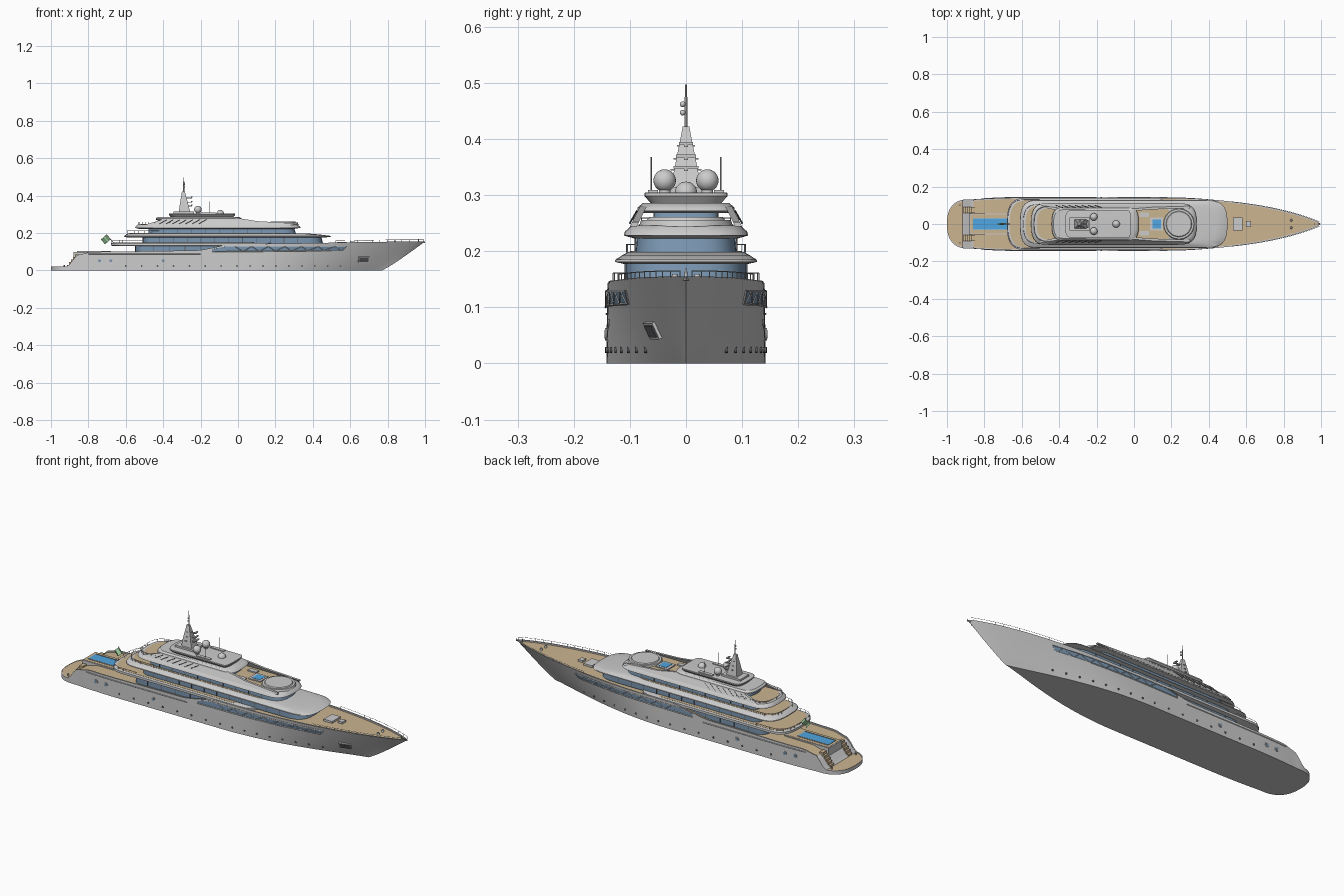
import bpy, bmesh, math
from mathutils import Vector, Matrix

if "Cube" in bpy.data.objects:
    bpy.data.objects.remove(bpy.data.objects["Cube"])


def colour(name, rgb):
    m = bpy.data.materials.new(name)
    m.diffuse_color = (*rgb, 1)
    m.use_nodes = True
    m.node_tree.nodes["Principled BSDF"].inputs["Base Color"].default_value = m.diffuse_color
    return m


WOOD = colour("teak", (0.60, 0.46, 0.28))
GLASS = colour("glass", (0.19, 0.30, 0.43))
WATER = colour("water", (0.08, 0.38, 0.75))
GREEN = colour("flag_green", (0.35, 0.62, 0.35))
DARK = colour("dark", (0.12, 0.12, 0.13))


def finish(name, bm, mat=None):
    bmesh.ops.remove_doubles(bm, verts=bm.verts, dist=1e-5)
    bmesh.ops.recalc_face_normals(bm, faces=bm.faces)
    me = bpy.data.meshes.new(name)
    bm.to_mesh(me)
    bm.free()
    ob = bpy.data.objects.new(name, me)
    bpy.context.collection.objects.link(ob)
    if mat:
        me.materials.append(mat)
    return ob


def box(name, x, y, z, mat=None, rot=None):
    """Box from (min, max) ranges."""
    bm = bmesh.new()
    c = Vector([(a + b) / 2 for a, b in (x, y, z)])
    m = Matrix.Translation(c) @ (rot or Matrix()) @ Matrix.Diagonal([*(b - a for a, b in (x, y, z)), 1])
    bmesh.ops.create_cube(bm, size=1, matrix=m)
    return finish(name, bm, mat)


def ball(name, loc, r):
    bm = bmesh.new()
    bmesh.ops.create_uvsphere(bm, u_segments=24, v_segments=14, radius=r, matrix=Matrix.Translation(loc))
    return finish(name, bm)


def cyl(name, loc, r1, r2, h, mat=None, axis="Z"):
    bm = bmesh.new()
    rot = Matrix.Rotation(math.pi / 2, 4, "X") if axis == "Y" else Matrix()
    bmesh.ops.create_cone(bm, cap_ends=True, segments=24, radius1=r1, radius2=r2, depth=h,
                          matrix=Matrix.Translation(loc) @ rot)
    return finish(name, bm, mat)


def tube(name, pts, r, mat=None):
    cu = bpy.data.curves.new(name, "CURVE")
    cu.dimensions, cu.bevel_depth, cu.bevel_resolution = "3D", r, 0
    sp = cu.splines.new("POLY")
    sp.points.add(len(pts) - 1)
    for p, q in zip(sp.points, pts):
        p.co = (*q, 1)
    ob = bpy.data.objects.new(name, cu)
    bpy.context.collection.objects.link(ob)
    if mat:
        cu.materials.append(mat)
    return ob


def loft(name, rings, mat=None):
    bm = bmesh.new()
    vs = [[bm.verts.new(p) for p in r] for r in rings]
    n = len(vs[0])
    for a, b in zip(vs, vs[1:]):
        for i in range(n):
            bm.faces.new((a[i], a[(i + 1) % n], b[(i + 1) % n], b[i]))
    bm.faces.new(vs[0])
    bm.faces.new(vs[-1])
    return finish(name, bm, mat)


def outline(x0, x1, w, la, lf, z, n=14):
    """Deck outline with rounded aft (length la) and front (length lf) ends."""
    pts = []
    for cx, l, start in ((x1 - lf, lf, -90), (x0 + la, la, 90)):
        for i in range(n + 1):
            a = math.radians(start + 180 * i / n)
            c, s = math.cos(a), math.sin(a)
            pts.append((cx + l * math.copysign(abs(c) ** 0.7, c), w * math.copysign(abs(s) ** 0.7, s), z))
    return pts


def deck(name, x0, x1, w, la, lf, rings, mat=None):
    """Stack of outlines: each ring is (z, side/aft inset, front inset)."""
    return loft(name, [outline(x0 + i, x1 - f, w - i, la, lf, z) for z, i, f in rings], mat)


def interp(table, x):
    for (xa, a), (xb, b) in zip(table, table[1:]):
        if x <= xb:
            t = max(0, (x - xa) / (xb - xa))
            return a + (b - a) * t * t * (3 - 2 * t)
    return table[-1][1]


# ---- hull shape functions
SHEER = [(-1, .02), (-.92, .021), (-.85, .086), (-.78, .1), (-.25, .106), (0, .142), (1, .155)]


def sheer(s):
    return interp(SHEER, s)


def hull_pt(s, z, off=0.0):
    q = max(z, 0) / 0.155
    x = s * (0.77 + 0.23 * q ** 0.9) if s > 0 else s
    top = 0.140 * (1 - (max(s - .2, 0) / .8) ** 2) ** 0.8
    low = 0.142 * (1 - max(s, 0) ** 2) ** 1.2
    w = low + (top - low) * q ** 1.2
    if s < -0.6:
        w -= 0.01 * min(1, (-s - .6) / .26) ** 2
    if s < -0.88:
        w *= max(0, 1 - ((-s - .88) / .12) ** 2.5) ** 0.4
    return Vector((x, w + off, z))


# ---- hull with bulwark and teak decks
stations = [-1 + .12 * (i / 12) ** 2 for i in range(13)] + [-.88 + 1.88 * i / 90 for i in range(1, 91)]
bm = bmesh.new()
rows = []
for s in stations:
    zt = sheer(s)
    half = [Vector((hull_pt(s, 0).x, 0, 0))] + [hull_pt(s, zt * k / 8) for k in range(9)]
    t = half[-1]
    lip = max(t.y - .007, 0)
    zd = zt - (.002 if s < -.86 else .007)
    half += [Vector((t.x, lip, zt)), Vector((t.x, lip, zd)), Vector((t.x, 0, zd))]
    rows.append([[bm.verts.new((p.x, sg * p.y, p.z)) for p in half] for sg in (1, -1)])
for a, b, s in zip(rows, rows[1:], stations):
    for k in (0, 1):
        for i in range(len(a[k]) - 1):
            f = bm.faces.new((a[k][i], b[k][i], b[k][i + 1], a[k][i + 1]))
            if i == len(a[k]) - 2 and not -.92 < s < -.86:
                f.material_index = 1
hull = finish("hull", bm)
hull.data.materials.append(None)
hull.data.materials.append(WOOD)

# ---- hull side windows with zigzag braces and frame, both sides
for sg, side in ((1, "left"), (-1, "right")):
    def P(s, z, off):
        p = hull_pt(s, z, off)
        return (p.x, sg * p.y, p.z)
    N = 48
    ss = [-.14 + .74 * i / N for i in range(N + 1)]
    lo = [.100 + .006 * i / N for i in range(N + 1)]
    hi = [min(.129, sheer(s) - .006) for s in ss]
    bm = bmesh.new()
    g = [(bm.verts.new(P(s, a, .0015)), bm.verts.new(P(s, b, .0015))) for s, a, b in zip(ss, lo, hi)]
    for a, b in zip(g, g[1:]):
        bm.faces.new((a[0], b[0], b[1], a[1]))
    finish("hull_window_" + side, bm, GLASS)
    frame = [P(s, a, .002) for s, a in zip(ss, lo)] + [P(s, b, .002) for s, b in zip(ss[::-1], hi[::-1])]
    tube("window_frame_" + side, frame + frame[:1], .0022)
    tube("window_braces_" + side, [P(s, (a if i % 2 else b), .002) for i, (s, a, b) in
                                   enumerate(list(zip(ss, lo, hi))[8::3])], .0016)
    tube("rub_rail_" + side, [P(-.8 + .6 * i / 20, .088, .001) for i in range(21)], .002)
    # portholes
    for i in range(16):
        p = P(-.6 + .085 * i, .024, 0)
        cyl("porthole_" + side, p, .005, .005, .006, DARK, "Y")
    for s in (-.74, -.68, -.4):
        p = P(s, .052, 0)
        cyl("large_port_rim_" + side, p, .011, .011, .006, None, "Y")
        cyl("large_port_" + side, p, .008, .008, .008, GLASS, "Y")
    # foredeck railing
    line = [P(s, sheer(s) + .010, -.003) for s in [.52 + .46 * i / 24 for i in range(25)]]
    tube("bow_rail_" + side, line, .0009)
    for p in line[::2]:
        tube("bow_stanchion_" + side, [p, (p[0], p[1], p[2] - .012)], .0009)

# anchor pocket, right side only
c = hull_pt(.775, .06)
rot = Matrix.Rotation(.28, 4, "Z") @ Matrix.Rotation(.45, 4, "X")
for nm, a, h, d, m in (("anchor_frame", .03, .016, .006, None), ("anchor_recess", .024, .011, .008, DARK)):
    box(nm, (c.x - a, c.x + a), (-c.y - d, -c.y + d), (c.z - h, c.z + h), m, rot)

# ---- aft deck pool and stern steps
box("pool_surround", (-.88, -.62), (-.055, .055), (.01, .099))
box("pool_deck", (-.874, -.63), (-.05, .05), (.09, .1), WOOD)
box("pool_water", (-.86, -.68), (-.03, .03), (.09, .102), WATER)
for sg in (1, -1):
    for i in range(5):
        box("stern_step", (-.915 + .011 * i, -.85), sorted((sg * .06, sg * .092)), (.01, .03 + .014 * i), WOOD)
    box("pool_side_rim", (-.86, -.68), sorted((sg * .03, sg * .033)), (.09, .104))

# ---- main superstructure tiers: glass walls, sloped roof slabs, teak tops
deck("main_saloon_glass", -.55, .0, .118, .06, .05, [(.09, 0, 0), (.135, 0, 0)], GLASS)
deck("main_roof", -.68, .2, .138, .1, .1, [(.130, .012, .012), (.134, 0, 0), (.146, 0, 0), (.148, .004, .004)])
deck("main_roof_teak", -.665, .1, .126, .1, .05, [(.146, 0, 0), (.149, 0, 0)], WOOD)
deck("upper_saloon_glass", -.51, .455, .108, .06, .12, [(.143, 0, 0), (.182, 0, .01)], GLASS)
deck("upper_roof", -.61, .5, .127, .09, .11,
     [(.177, .018, .03), (.181, 0, 0), (.185, .001, .006), (.192, .012, .06), (.199, .024, .14)])
deck("upper_roof_teak", -.58, .25, .1, .09, .1, [(.197, 0, 0), (.2005, 0, 0)], WOOD)
deck("bridge_glass", -.48, .31, .09, .06, .1, [(.197, 0, 0), (.228, .002, .01)], GLASS)
deck("bridge_roof", -.55, .335, .111, .09, .1,
     [(.223, .018, .03), (.228, 0, 0), (.235, .002, .004), (.246, .014, .02)])
deck("sun_deck_teak", -.52, .2, .085, .08, .04, [(.244, 0, 0), (.2475, 0, 0)], WOOD)
deck("top_house_glass", -.42, .0, .058, .05, .03, [(.244, 0, 0), (.274, 0, .008)], GLASS)
deck("top_roof", -.44, .025, .087, .06, .05, [(.268, .012, .02), (.272, 0, 0), (.278, .001, .004), (.286, .01, .02)])
deck("radar_deck", -.37, -.015, .074, .04, .02, [(.285, .012, .01), (.298, 0, 0), (.304, 0, 0), (.3045, .003, .003)])

# glass mullions
for nm, w, z0, z1, xa, xb in (("main", .119, .1, .132, -.45, -.2), ("upper", .109, .148, .18, -.42, .32),
                              ("bridge", .0905, .2, .226, -.4, .2)):
    n = int((xb - xa) / .07)
    for i in range(n + 1):
        x = xa + (xb - xa) * i / n
        for sg in (1, -1):
            box(nm + "_mullion", (x - .0015, x + .0015), (sg * w - .001, sg * w + .001), (z0, z1), DARK)

# sloping side wings with louvres beside the top house
for sg in (1, -1):
    prof = [(-.5, .244), (-.38, .28), (.0, .28), (.1, .264), (.3, .252), (.3, .244)]
    loft("side_wing", [[(x, sg * (.1 - (z - .244) * .5 - t), z) for x, z in prof] for t in (0, .012)])
    for i in range(7):
        x = -.40 + .035 * i
        tube("wing_louvre", [(x - .02, sg * .1, .25), (x + .02, sg * .0875, .272)], .0018, DARK)

# sun deck round pad, small pool and loungers
cyl("round_pad", (.24, 0, .25), .084, .08, .012)
cyl("round_pad_top", (.24, 0, .258), .07, .066, .006)
box("small_pool_rim", (.085, .155), (-.035, .035), (.244, .253))
box("small_pool", (.1, .145), (-.024, .024), (.25, .2545), WATER)
for y in (-.05, .05):
    box("lounger", (.03, .08), (y - .012, y + .012), (.247, .254))

# ---- aft railings around each open deck
for nm, x0, w, z in (("main", -.675, .13, .148), ("upper", -.592, .106, .199), ("bridge", -.535, .094, .246)):
    o = outline(x0, .2, w, .09, .05, z + .013)[15:]
    o = [(o[0][0] + .08, o[0][1], o[0][2])] + o + [(o[-1][0] + .08, o[-1][1], o[-1][2])]
    tube(nm + "_rail", o, .0011)
    for p in o:
        tube(nm + "_stanchion", [p, (p[0], p[1], p[2] - .014)], .0008)

# ---- mast, arms and radar domes
loft("mast", [[(x + a * sx, b * sy, z) for sx, sy in ((-1, -1), (1, -1), (1, 1), (-1, 1))]
              for z, x, a, b in ((.30, -.285, .034, .026), (.34, -.288, .025, .022), (.38, -.29, .017, .014),
                                 (.405, -.291, .011, .009), (.422, -.292, .008, .006))])
tube("mast_pole", [(-.29, 0, .41), (-.29, 0, .497)], .0018)
tube("mast_pole_lower", [(-.29, 0, .41), (-.29, 0, .475)], .003)
box("mast_base", (-.345, -.235), (-.036, .036), (.3, .314))
for z, h in ((.345, .028), (.365, .022), (.388, .016)):
    box("mast_spreader", (-.295, -.285), (-h, h), (z - .0015, z + .0015))
    box("radar_bracket", (-.29, -.245), (-.004, .004), (z - .002, z + .002))
    box("radar_bar", (-.252, -.244), (-h * .8, h * .8), (z + .002, z + .007))
for z in (.447, .462):
    ball("mast_sensor", (-.287, -.006, z), .005)
for x, y, z in ((-.215, .038, .326), (-.215, -.038, .326), (-.095, 0, .304)):
    ball("radar_dome", (x, y, z), .02)
    cyl("dome_stand", (x, y, (z + .285) / 2), .012, .009, z - .285)
for sg in (1, -1):
    tube("whip_antenna", [(-.15, sg * .062, .3), (-.15, sg * .062, .368)], .0012)
    box("radar_deck_locker", (-.2, -.12), sorted((sg * .05, sg * .068)), (.3, .309))

# ---- flag and staff
tube("flag_staff", [(-.665, 0, .147), (-.705, 0, .195)], .0016)
bm = bmesh.new()
cols = []
for i in range(9):
    t = i / 8
    y = .006 * math.sin(t * 7)
    cols.append((bm.verts.new((-.703 - .03 * t, y, .192 - .026 * t)),
                 bm.verts.new((-.681 - .03 * t, y, .166 - .026 * t))))
for a, b in zip(cols, cols[1:]):
    bm.faces.new((a[0], b[0], b[1], a[1]))
finish("flag", bm, GREEN)

# ---- foredeck fittings
box("foredeck_hatch", (.53, .58), (-.035, .035), (.14, .153))
box("foredeck_locker", (.6, .625), (-.015, .015), (.14, .154))
for sg in (1, -1):
    cyl("capstan", (.84, sg * .02, .152), .007, .005, .014)
    cyl("stern_bollard", (-.93, sg * .1, .024), .004, .004, .012)
cyl("bow_light_post", (.965, 0, .158), .003, .002, .022)

# ---- turn tubes into meshes, smooth shading with crisp edges
bpy.ops.object.select_all(action="SELECT")
bpy.context.view_layer.objects.active = next(o for o in bpy.data.objects if o.type == "CURVE")
bpy.ops.object.convert(target="MESH")
bpy.ops.object.select_all(action="SELECT")
bpy.ops.object.shade_smooth_by_angle(angle=math.radians(32))
